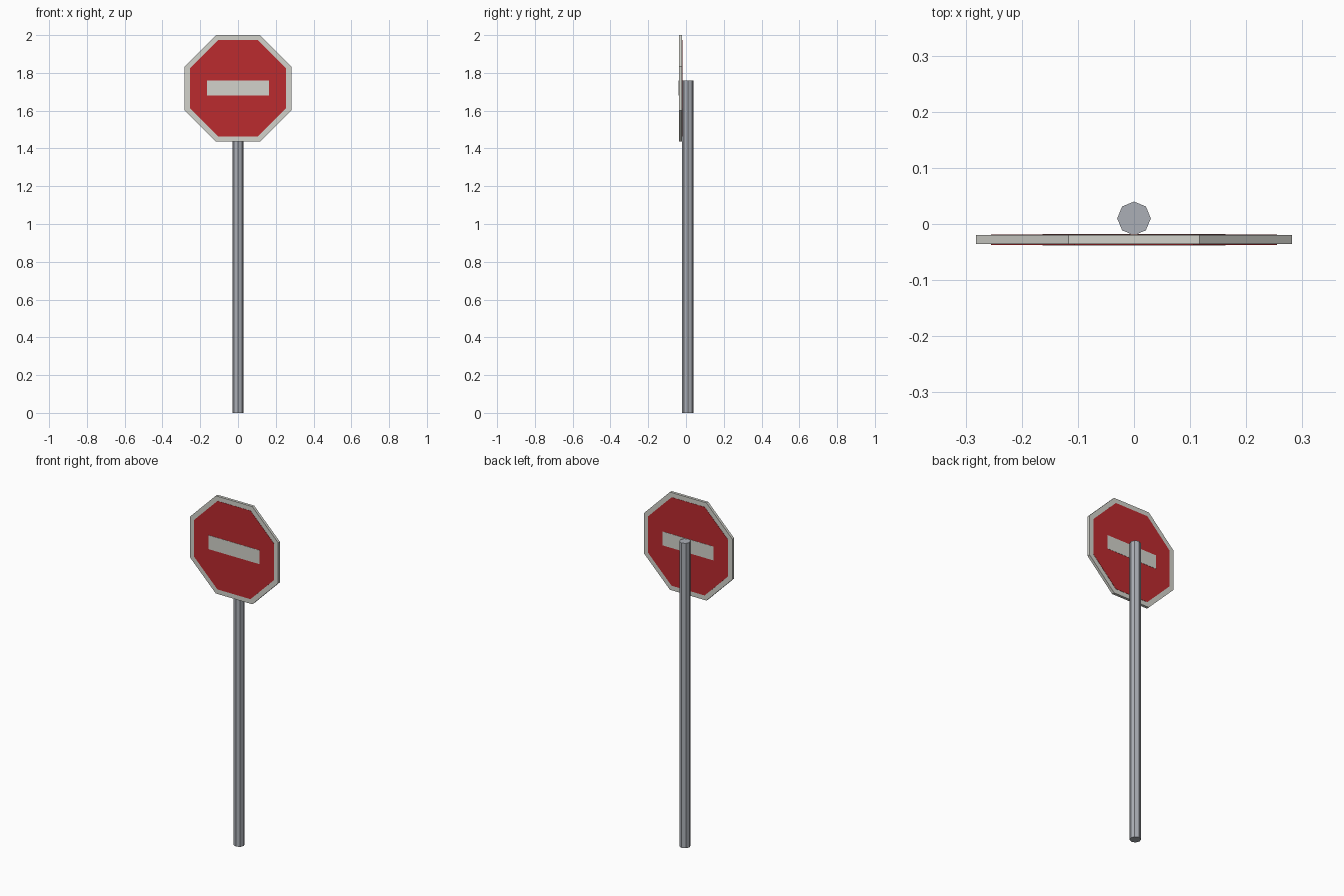
import bpy
import math

cube = bpy.data.objects.get("Cube")
if cube:
    bpy.data.objects.remove(cube, do_unlink=True)


def make_material(name, rgb):
    mat = bpy.data.materials.new(name)
    mat.use_nodes = True
    color = (*rgb, 1.0)
    mat.diffuse_color = color
    mat.node_tree.nodes["Principled BSDF"].inputs["Base Color"].default_value = color
    return mat


red = make_material("sign red", (0.50, 0.024, 0.028))
white = make_material("off white", (0.65, 0.65, 0.60))
steel = make_material("steel grey", (0.41, 0.43, 0.47))

SIGN_Z = 1.718
SIGN_Y = -0.028


def octagon_plate(name, apothem, depth, mat):
    """Upright octagon with flat top and sides, facing front and back."""
    bpy.ops.mesh.primitive_cylinder_add(
        vertices=8, radius=apothem / math.cos(math.pi / 8), depth=depth)
    obj = bpy.context.object
    obj.rotation_euler = (math.pi / 2, math.pi / 8, 0)
    obj.location = (0, SIGN_Y, SIGN_Z)
    obj.name = name
    obj.data.materials.append(mat)
    return obj


# Sign: pale rim, red face on both sides, pale bar on both sides
octagon_plate("sign_rim", 0.282, 0.016, white)
octagon_plate("sign_face", 0.255, 0.0185, red)

bpy.ops.mesh.primitive_cube_add(size=1, location=(0, SIGN_Y, SIGN_Z + 0.003))
bar = bpy.context.object
bar.name = "sign_bar"
bar.scale = (0.326, 0.021, 0.08)
bar.data.materials.append(white)

# Eight-sided post behind the sign
POST_TOP = 1.76
bpy.ops.mesh.primitive_cylinder_add(
    vertices=8, radius=0.03, depth=POST_TOP, location=(0, 0.01, POST_TOP / 2))
post = bpy.context.object
post.name = "post"
post.data.materials.append(steel)
